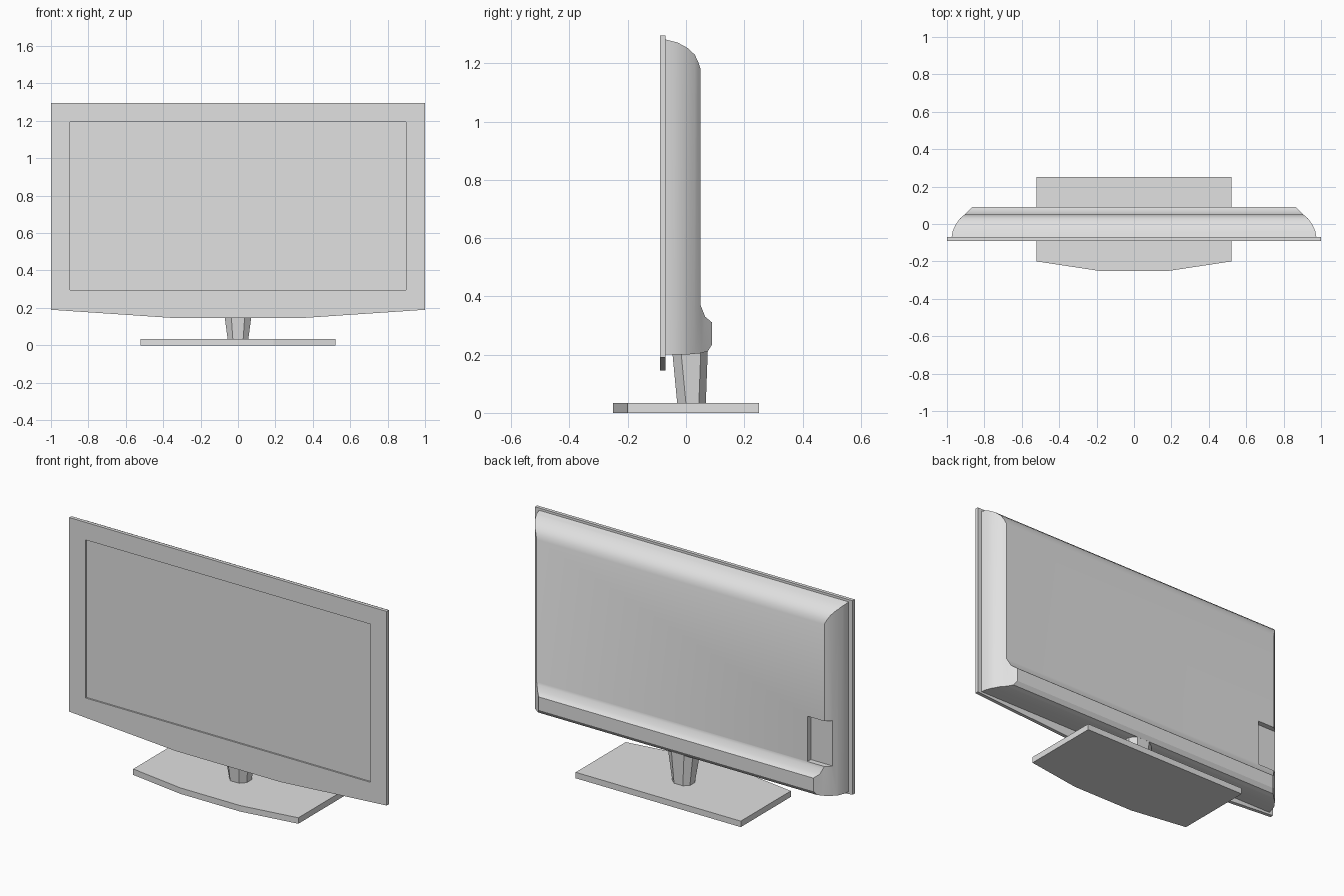
import bpy
import bmesh
from math import radians
from mathutils import Vector

cube = bpy.data.objects.get("Cube")
if cube:
    bpy.data.objects.remove(cube)

grey = bpy.data.materials.new("light grey")
grey.use_nodes = True
COLOUR = (0.75, 0.75, 0.75, 1)
grey.diffuse_color = COLOUR
for node in grey.node_tree.nodes:
    if node.type == 'BSDF_PRINCIPLED':
        node.inputs["Base Color"].default_value = COLOUR


def loft(name, rings):
    """Closed solid through rings of equal point count."""
    bm = bmesh.new()
    loops = [[bm.verts.new(p) for p in ring] for ring in rings]
    n = len(loops[0])
    bm.faces.new(loops[0])
    bm.faces.new(loops[-1])
    for a, b in zip(loops, loops[1:]):
        for i in range(n):
            j = (i + 1) % n
            bm.faces.new((a[i], a[j], b[j], b[i]))
    bmesh.ops.recalc_face_normals(bm, faces=bm.faces)
    mesh = bpy.data.meshes.new(name)
    bm.to_mesh(mesh)
    bm.free()
    mesh.materials.append(grey)
    obj = bpy.data.objects.new(name, mesh)
    bpy.context.collection.objects.link(obj)
    return obj


def prism(name, outline, axis, low, high):
    """Extrude a 2D outline along the given axis."""
    def place(p, d):
        q = list(p)
        q.insert(axis, d)
        return Vector(q)
    return loft(name, [[place(p, d) for p in outline] for d in (low, high)])


def mirrored(half):
    """Complete a half outline across x = 0."""
    return half + [(-x, v) for x, v in reversed(half)]


def rect(x0, x1, z0, z1):
    return [(x0, z0), (x1, z0), (x1, z1), (x0, z1)]


def boolean(obj, cutter, operation):
    cutter.hide_render = True
    mod = obj.modifiers.new(operation, 'BOOLEAN')
    mod.operation = operation
    mod.object = cutter
    mod.solver = 'EXACT'
    bpy.context.view_layer.objects.active = obj
    bpy.ops.object.modifier_apply(modifier=mod.name)
    bpy.data.objects.remove(cutter)


# Front panel with a shallow recessed screen
panel = prism("front_panel", mirrored([(0.33, 0.145), (1, 0.19), (1, 1.295)]), 1, -0.09, -0.07)
boolean(panel, prism("screen_cutter", rect(-0.897, 0.897, 0.295, 1.195), 1, -0.2, -0.081), 'DIFFERENCE')

# Rear housing: side profile trimmed by the rounded plan shape
side = [(-0.07, 0.2), (0.0, 0.2), (0.05, 0.205), (0.075, 0.212), (0.09, 0.235),
        (0.09, 0.31), (0.066, 0.33), (0.05, 0.37), (0.05, 1.18), (0.042, 1.205),
        (0.03, 1.23), (0.005, 1.253), (-0.03, 1.272), (-0.07, 1.282)]
plan = [(0.975, -0.07), (0.97, -0.04), (0.955, -0.005), (0.93, 0.03), (0.9, 0.055), (0.86, 0.095)]
housing = prism("rear_housing", side, 0, -1, 1)
boolean(housing, prism("plan_cutter", mirrored(plan), 2, 0, 1.5), 'INTERSECT')

# Connector recess in the rear corner
boolean(housing, prism("recess_cutter", rect(-1.1, -0.8, 0.372, 0.63), 1, 0.02, 0.2), 'DIFFERENCE')

bpy.ops.object.select_all(action='DESELECT')
housing.select_set(True)
bpy.context.view_layer.objects.active = housing
bpy.ops.object.shade_smooth_by_angle(angle=radians(32))


# Tapered eight-sided neck
def neck_ring(z, width, front, back):
    half = [(width * 0.5, front), (width, front + 0.03), (width, back - 0.024), (width * 0.5, back)]
    return [(x, y, z) for x, y in mirrored(half)]


loft("neck", [neck_ring(0.03, 0.055, -0.03, 0.068), neck_ring(0.22, 0.08, -0.048, 0.075)])

# Base plate with a pointed front edge
prism("base", mirrored([(0.19, -0.25), (0.52, -0.2), (0.52, 0.25)]), 2, 0, 0.034)
